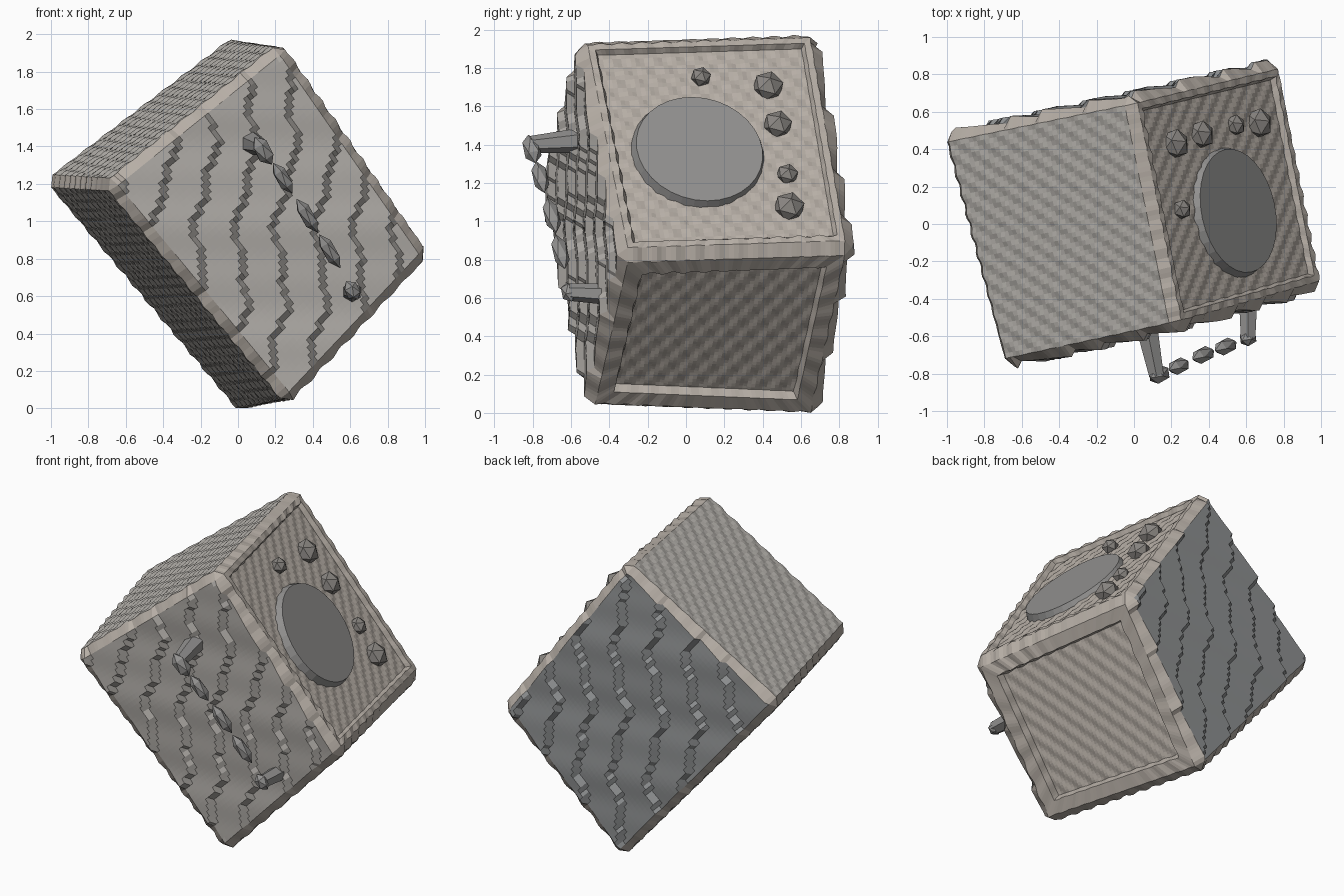
import bpy, bmesh, math
from mathutils import Vector

if "Cube" in bpy.data.objects:
    bpy.data.objects.remove(bpy.data.objects["Cube"])

# Tilted cabinet corners: top, right, bottom, left (front then back)
front = [Vector(p) for p in ((0.235, -0.57, 1.96), (1.03, -0.345, 0.82),
                             (0.27, -0.53, 0.015), (-0.71, -0.775, 1.20))]
back = [Vector(p) for p in ((-0.02, 0.69, 2.00), (0.79, 0.885, 0.86),
                            (0.01, 0.69, -0.035), (-1.045, 0.48, 1.22))]
W = (sum(front, Vector()) - sum(back, Vector())).normalized()      # towards the handle side
V = (front[1] - front[0] + back[1] - back[0]).normalized()         # down the dial face
N = V.cross(W).normalized()
if N.x < 0:
    N = -N
face_mid = (front[0] + front[1] + back[0] + back[1]) / 4


def colour(name, r, g, b):
    m = bpy.data.materials.new(name)
    m.diffuse_color = (r, g, b, 1)
    m.use_nodes = True
    m.node_tree.nodes["Principled BSDF"].inputs["Base Color"].default_value = m.diffuse_color
    return m


worn = colour("worn_brown_grey", 0.47, 0.425, 0.38)
side = colour("side_grey", 0.42, 0.40, 0.375)
cool = colour("back_blue_grey", 0.29, 0.30, 0.305)
dull = colour("top_grey", 0.46, 0.44, 0.41)
dark = colour("dark_grey", 0.29, 0.285, 0.28)
knob = colour("knob_grey", 0.25, 0.235, 0.22)


def big_face(bm, direction):
    return max((f for f in bm.faces if f.normal.dot(direction) > 0.85), key=lambda f: f.calc_area())


def recess(bm, direction, rim, depth):
    f = big_face(bm, direction)
    bmesh.ops.inset_individual(bm, faces=[f], thickness=rim, depth=0)
    bmesh.ops.inset_individual(bm, faces=[f], thickness=0.02, depth=-depth)


def on_face(y, z, lift=0.0):
    # point on the dial face that shows at (y, z) in the side view
    d = face_mid - Vector((0, y, z))
    return Vector((N.dot(d) / N.x, y, z)) + N * lift


def aim(name, along, mat):
    ob = bpy.context.object
    ob.name = name
    ob.rotation_euler = along.to_track_quat('Z', 'Y').to_euler()
    ob.data.materials.append(mat)
    return ob


def blob(name, loc, radii, along, mat):
    bpy.ops.mesh.primitive_ico_sphere_add(subdivisions=1, radius=1, location=loc)
    aim(name, along, mat).scale = radii


def rod(name, a, b, r1, r2, mat, sides=6):
    a, b = Vector(a), Vector(b)
    bpy.ops.mesh.primitive_cone_add(vertices=sides, radius1=r1, radius2=r2,
                                    depth=(b - a).length, location=(a + b) / 2)
    aim(name, b - a, mat)


# Cabinet: worn box with bevelled edges and two recessed panels
bm = bmesh.new()
vf = [bm.verts.new(p) for p in front]
vb = [bm.verts.new(p) for p in back]
bm.faces.new(vf)
bm.faces.new(vb[::-1])
for i in range(4):
    j = (i + 1) % 4
    bm.faces.new((vf[j], vf[i], vb[i], vb[j]))
bmesh.ops.recalc_face_normals(bm, faces=bm.faces)
bmesh.ops.bevel(bm, geom=bm.edges[:], offset=0.05, segments=1, affect='EDGES')
bm.normal_update()
recess(bm, N, 0.05, 0.03)
recess(bm, V, 0.12, 0.05)
for direction, slot in ((W, 1), (-W, 2), (-V, 3), (-N, 1)):
    big_face(bm, direction).material_index = slot
long_edges = [e for e in bm.edges if e.calc_length() > 0.3]
bmesh.ops.subdivide_edges(bm, edges=long_edges, cuts=44, use_grid_fill=True)
bm.normal_update()

# Surface wear: terraced ridges on the two sides, small dimples elsewhere
STEP = 0.052
moves = []
for v in bm.verts:
    n = v.normal
    if abs(n.dot(W)) > 0.9:
        y = v.co.y + 0.009 * math.sin(8 * v.co.z) + 0.004 * math.sin(21 * v.co.z)
        moves.append((v, Vector((0, 0.75 * (round(y / STEP) * STEP - y), 0))))
    else:
        s = math.sin(math.tau * v.co.dot(W) / 0.11)
        t = math.sin(math.tau * (v.co.dot(V) + v.co.dot(N)) / 0.13)
        moves.append((v, n * 0.007 * s * t))
for v, d in moves:
    v.co += d
mesh = bpy.data.meshes.new("cabinet")
bm.to_mesh(mesh)
bm.free()
for m in (worn, side, cool, dull):
    mesh.materials.append(m)
bpy.context.collection.objects.link(bpy.data.objects.new("cabinet", mesh))

# Round dial panel, almost flush with the rim
c = on_face(0.07, 1.375)
rod("round_panel", c - N * 0.06, c + N * 0.004, 0.36, 0.335, dark, 32)

# Knobs along the far side of the dial face, with a smaller stud
for i, (y, z, r) in enumerate(((0.43, 1.71, 0.085), (0.48, 1.51, 0.08),
                               (0.53, 1.25, 0.06), (0.54, 1.08, 0.085),
                               (0.08, 1.76, 0.055))):
    blob(f"knob_{i + 1}", on_face(y, z, -0.01), (r, r, r * 0.85), N, knob)

# Worn carry handle: two posts with the remaining pieces of the grip
top_end, low_end = Vector((0.12, -0.81, 1.40)), Vector((0.61, -0.61, 0.63))
rod("handle_post_top", (0.07, -0.56, 1.42), top_end, 0.065, 0.045, dark)
rod("handle_post_low", (0.61, -0.42, 0.62), low_end, 0.055, 0.045, dark)
grip = low_end - top_end
blob("handle_end_top", top_end + grip * 0.03, (0.05, 0.05, 0.09), grip, dark)
blob("handle_end_low", low_end, (0.045, 0.045, 0.06), grip, dark)
for i, (loc, size) in enumerate((((0.24, -0.76, 1.23), 0.10), ((0.37, -0.70, 1.03), 0.11),
                                 ((0.49, -0.655, 0.84), 0.11))):
    blob(f"grip_piece_{i + 1}", loc, (0.045, 0.04, size), grip, dark)
